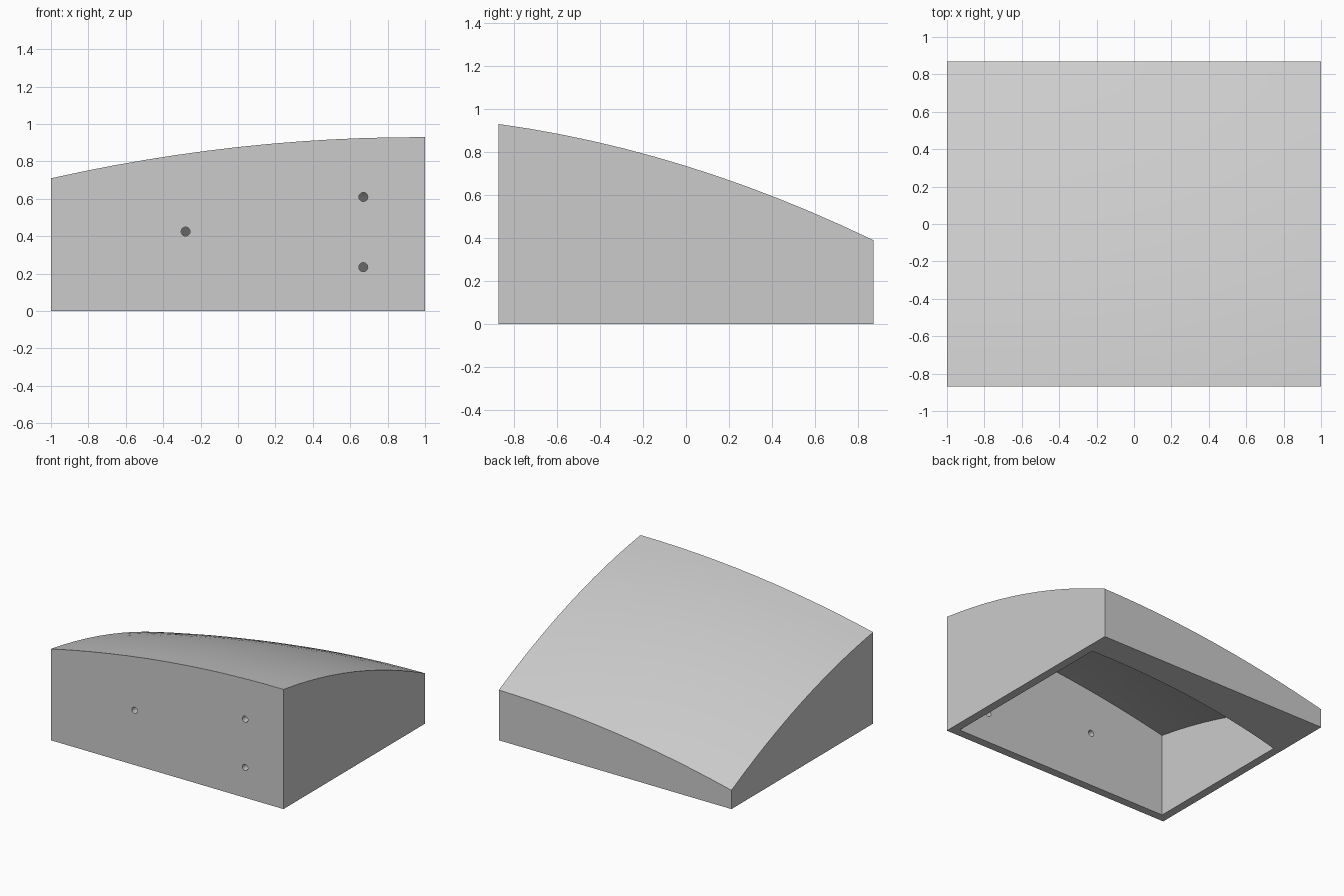
import bpy
import bmesh
import math

cube = bpy.data.objects.get("Cube")
if cube:
    bpy.data.objects.remove(cube, do_unlink=True)

HALF_X, HALF_Y, WALL = 1.0, 0.87, 0.065

grey = bpy.data.materials.new("plain_grey")
grey.use_nodes = True
colour = (0.6, 0.6, 0.6, 1)
grey.diffuse_color = colour
grey.node_tree.nodes["Principled BSDF"].inputs["Base Color"].default_value = colour


def roof(x, y):
    """Height of the domed roof, falling to the back and right."""
    return 0.676 + 0.116 * x - 0.317 * y + 0.007 * x * y - 0.057 * x * x - 0.099 * y * y


def rim(x):
    """Curved back edge of the opening in the base."""
    return 0.655 - 0.077 * (x - 0.8) ** 2


def ceiling(x, y):
    """Underside of the roof, running down a sloped back wall."""
    return min(roof(x, y) - WALL, rim(x) - y)


def block(name, half_x, front, back, height, floor, cuts):
    """Closed block with a shaped top; back may vary with x."""
    bm = bmesh.new()
    bmesh.ops.create_grid(bm, x_segments=cuts, y_segments=cuts, size=1)
    for v in bm.verts:
        x = v.co.x * half_x
        y = front + (v.co.y + 1) / 2 * (back(x) - front)
        v.co = (x, y, height(x, y))
    new = bmesh.ops.extrude_face_region(bm, geom=bm.faces[:])["geom"]
    for v in new:
        if isinstance(v, bmesh.types.BMVert):
            v.co.z = floor
    bmesh.ops.recalc_face_normals(bm, faces=bm.faces[:])
    mesh = bpy.data.meshes.new(name)
    bm.to_mesh(mesh)
    bm.free()
    mesh.materials.append(grey)
    obj = bpy.data.objects.new(name, mesh)
    bpy.context.collection.objects.link(obj)
    return obj


def cut(target, cutter):
    """Subtract the cutter and discard it."""
    cutter.hide_render = True
    bpy.context.view_layer.objects.active = target
    mod = target.modifiers.new("cut", "BOOLEAN")
    mod.operation = "DIFFERENCE"
    mod.solver = "EXACT"
    mod.object = cutter
    bpy.ops.object.modifier_apply(modifier=mod.name)
    bpy.data.objects.remove(cutter, do_unlink=True)


# Domed shell, open underneath
shell = block("domed_shell", HALF_X, -HALF_Y, lambda x: HALF_Y, roof, 0, 12)
cavity = block("cavity_cutter", HALF_X - WALL, WALL - HALF_Y,
               lambda x: rim(x) + 0.05, ceiling, -0.1, 28)
cut(shell, cavity)

# Screw holes through the front wall
for x, z in ((-0.28, 0.425), (0.67, 0.61), (0.67, 0.235)):
    bpy.ops.mesh.primitive_cylinder_add(
        vertices=20, radius=0.024, depth=0.2,
        location=(x, -HALF_Y, z), rotation=(math.pi / 2, 0, 0))
    hole = bpy.context.object
    hole.name = "hole_cutter"
    hole.data.materials.append(grey)
    cut(shell, hole)

bpy.ops.object.select_all(action="DESELECT")
shell.select_set(True)
bpy.context.view_layer.objects.active = shell
bpy.ops.object.shade_smooth_by_angle(angle=math.radians(20))
